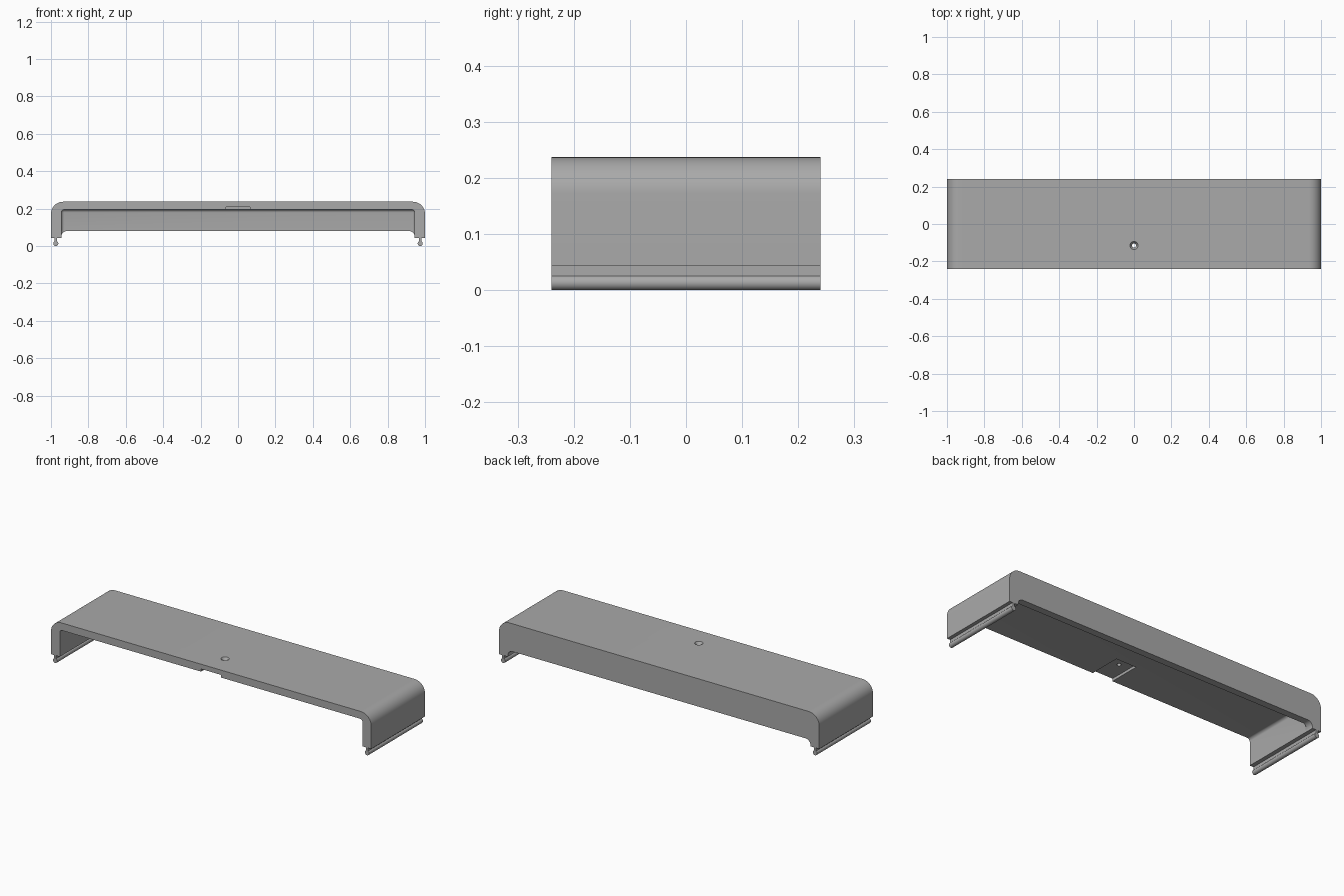
import bpy, bmesh, math
from mathutils import Matrix

cube = bpy.data.objects.get("Cube")
if cube:
    bpy.data.objects.remove(cube, do_unlink=True)

grey = bpy.data.materials.new("plain grey")
grey.use_nodes = True
COLOR = (0.40, 0.40, 0.40, 1)
grey.diffuse_color = COLOR
grey.node_tree.nodes["Principled BSDF"].inputs["Base Color"].default_value = COLOR

HALF_W, HALF_D, TOP = 1.0, 0.24, 0.237
LEG_BOTTOM, INNER_X, CEILING = 0.043, 0.945, 0.195
BACK_INNER = HALF_D - 0.04


def link(bm, name):
    bmesh.ops.recalc_face_normals(bm, faces=bm.faces)
    mesh = bpy.data.meshes.new(name)
    bm.to_mesh(mesh)
    bm.free()
    mesh.materials.append(grey)
    obj = bpy.data.objects.new(name, mesh)
    bpy.context.collection.objects.link(obj)
    return obj


def box(name, x0, x1, y0, y1, z0, z1, radius=0, rounded=None, segments=8):
    """Box whose edges are rounded where rounded(midpoint, direction) is true."""
    bm = bmesh.new()
    bmesh.ops.create_cube(bm, size=1)
    bmesh.ops.scale(bm, vec=(x1 - x0, y1 - y0, z1 - z0), verts=bm.verts)
    bmesh.ops.translate(bm, vec=((x0 + x1) / 2, (y0 + y1) / 2, (z0 + z1) / 2), verts=bm.verts)
    if rounded:
        edges = [e for e in bm.edges
                 if rounded((e.verts[0].co + e.verts[1].co) / 2, e.verts[1].co - e.verts[0].co)]
        bmesh.ops.bevel(bm, geom=edges, offset=radius, segments=segments,
                        profile=0.5, affect='EDGES')
    return link(bm, name)


def cone(name, r_low, r_high, x, y, z0, z1):
    bm = bmesh.new()
    bmesh.ops.create_cone(bm, cap_ends=True, segments=32, radius1=r_low, radius2=r_high,
                          depth=z1 - z0, matrix=Matrix.Translation((x, y, (z0 + z1) / 2)))
    return link(bm, name)


def cut(obj, cutter):
    mod = obj.modifiers.new("cut", 'BOOLEAN')
    mod.operation, mod.solver, mod.object = 'DIFFERENCE', 'EXACT', cutter
    bpy.context.view_layer.objects.active = obj
    bpy.ops.object.modifier_apply(modifier=mod.name)
    bpy.data.objects.remove(cutter, do_unlink=True)


def smooth(obj):
    bpy.ops.object.select_all(action='DESELECT')
    obj.select_set(True)
    bpy.context.view_layer.objects.active = obj
    bpy.ops.object.shade_smooth_by_angle(angle=math.radians(30))


def upper_y_edge(mid, d):
    return abs(d.y) > 0.1 and mid.z > 0.05


# Cover with rounded upper sides
cover = box("cover", -HALF_W, HALF_W, -HALF_D, HALF_D, LEG_BOTTOM, TOP,
            0.065, upper_y_edge, 12)

# Hollow, open at the front and below, with small inner fillets
cut(cover, box("hollow", -INNER_X, INNER_X, -0.4, BACK_INNER, -0.2, CEILING, 0.016,
               lambda m, d: m.y > -0.3 and m.z > -0.1 and (m.z > 0.1 or m.y > 0.1), 6))

# Low opening under the back wall
cut(cover, box("back_opening", -INNER_X, INNER_X, -0.4, 0.4, -0.2, 0.08,
               0.03, upper_y_edge))

# Recess under the front edge and the countersunk hole above it
cut(cover, box("recess", -0.063, 0.063, -0.4, -0.06, 0.15, 0.21))
cut(cover, cone("hole", 0.011, 0.011, 0, -0.115, 0.15, 0.3))
cut(cover, cone("countersink", 0.011, 0.023, 0, -0.115, 0.221, 0.239))
smooth(cover)

# Snap rails along the bottom of both legs: a neck with a round bead
NECK, BEAD = 0.006, 0.0135
for side, x in (("left", 0.974), ("right", -0.974)):
    bm = bmesh.new()
    start = math.asin(NECK / BEAD)
    pts = [(NECK, LEG_BOTTOM + 0.002)]
    for i in range(21):
        a = start + (2 * math.pi - 2 * start) * i / 20
        pts.append((BEAD * math.sin(a), BEAD + BEAD * math.cos(a)))
    pts.append((-NECK, LEG_BOTTOM + 0.002))
    face = bm.faces.new([bm.verts.new((x + px, -HALF_D, pz)) for px, pz in pts])
    out = bmesh.ops.extrude_face_region(bm, geom=[face])
    bmesh.ops.translate(bm, vec=(0, 2 * HALF_D, 0),
                        verts=[v for v in out["geom"] if isinstance(v, bmesh.types.BMVert)])
    smooth(link(bm, side + "_snap_rail"))
